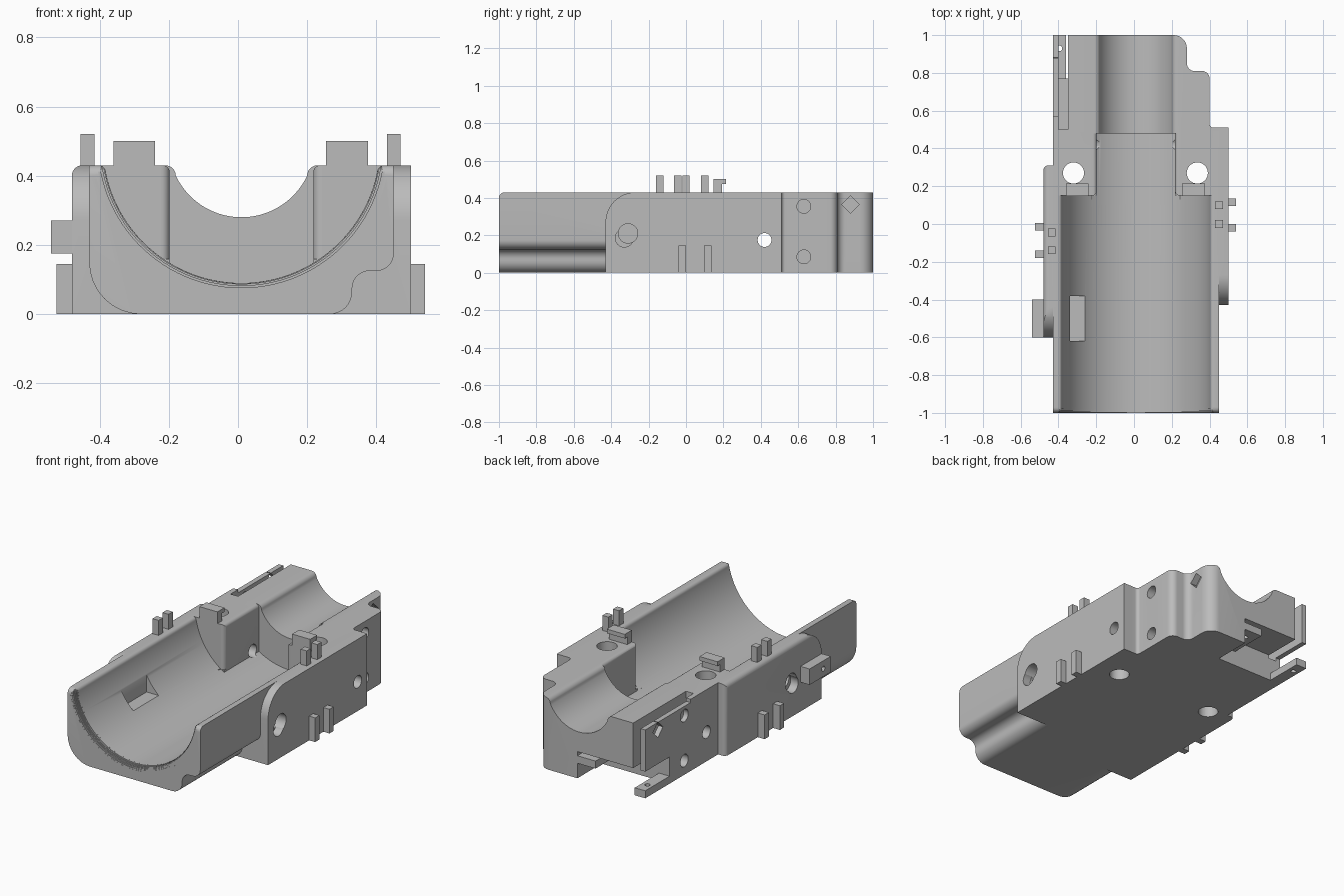
import bpy, bmesh, math
from mathutils import Vector

cube = bpy.data.objects.get("Cube")
if cube:
    bpy.data.objects.remove(cube)

grey = bpy.data.materials.new("light_grey")
grey.use_nodes = True
grey.diffuse_color = (0.5, 0.5, 0.5, 1)
grey.node_tree.nodes["Principled BSDF"].inputs["Base Color"].default_value = (0.5, 0.5, 0.5, 1)

TOP, CX, CZ = 0.43, 0.01, 0.49  # deck height and bore centre
PLACE = {"x": lambda u, v, d: (d, u, v), "y": lambda u, v, d: (u, d, v), "z": lambda u, v, d: (u, v, d)}


def prism(name, pts, axis, a, b):
    """Extrude a 2D profile along an axis from a to b."""
    bm = bmesh.new()
    face = bm.faces.new([bm.verts.new(PLACE[axis](p[0], p[1], a)) for p in pts])
    ext = bmesh.ops.extrude_face_region(bm, geom=[face])["geom"]
    shift = Vector(PLACE[axis](0, 0, b - a))
    bmesh.ops.translate(bm, vec=shift, verts=[g for g in ext if isinstance(g, bmesh.types.BMVert)])
    bmesh.ops.recalc_face_normals(bm, faces=bm.faces)
    mesh = bpy.data.meshes.new(name)
    bm.to_mesh(mesh)
    bm.free()
    mesh.materials.append(grey)
    ob = bpy.data.objects.new(name, mesh)
    bpy.context.collection.objects.link(ob)
    return ob


def box(name, x0, x1, y0, y1, z0, z1):
    return prism(name, [(x0, y0), (x1, y0), (x1, y1), (x0, y1)], "z", z0, z1)


def circle(u, v, r, n=32):
    return [(u + r * math.cos(math.tau * i / n), v + r * math.sin(math.tau * i / n)) for i in range(n)]


def rounded(corners, n=8):
    """Polygon from (u, v, radius) corners."""
    out = []
    for i, (u, v, r) in enumerate(corners):
        p = Vector((u, v, 0))
        if not r:
            out.append((u, v))
            continue
        a = (Vector((*corners[i - 1][:2], 0)) - p).normalized()
        b = (Vector((*corners[(i + 1) % len(corners)][:2], 0)) - p).normalized()
        half = a.angle(b) / 2
        c = p + (a + b).normalized() * r / math.sin(half)
        t = r / math.tan(half)
        va, vb = (p + a * t - c).normalized(), (p + b * t - c).normalized()
        out += [(c + va.slerp(vb, k / n) * r)[:2] for k in range(n + 1)]
    return out


def corner_cut(u, v, su, sv, r, e=0.02, n=8):
    """Profile that removes a square corner and leaves a round one."""
    arc = [(u - su * r + su * r * math.cos(t), v - sv * r + sv * r * math.sin(t))
           for t in (math.pi / 2 * k / n for k in range(n + 1))]
    return arc + [(u - su * r, v + sv * e), (u + su * e, v + sv * e), (u + su * e, v - sv * r)]


def bore(radius, lip, limit=9, n=48):
    """Open trough profile: arc floor, optional straight walls, rounded lips."""
    zl = TOP - lip
    hw = min(limit, math.sqrt(radius ** 2 - (CZ - zl) ** 2))
    ang = math.asin(hw / radius) if limit < 9 else math.atan2(hw, CZ - zl)
    floor = [(radius * math.sin(t), CZ - radius * math.cos(t))
             for t in (ang * (2 * k / n - 1) for k in range(n + 1))]
    rim = [(hw + lip - lip * math.cos(t), zl + lip * math.sin(t))
           for t in (math.pi / 2 * k / 6 for k in range(0 if limit < 9 else 1, 7))]
    rim.append((hw + lip, 0.6))
    pts = floor + rim + [(-u, v) for u, v in reversed(rim)]
    return [(u + CX, v) for u, v in pts]


def boolean(target, tool, op):
    bpy.context.view_layer.objects.active = target
    m = target.modifiers.new(op, "BOOLEAN")
    m.operation, m.object, m.solver = op, tool, "EXACT"
    bpy.ops.object.modifier_apply(modifier=m.name)
    bpy.data.objects.remove(tool)


# Main block with stepped rear outline
plan = [(-0.43, -0.43, 0), (0.45, -0.43, 0), (0.45, 0.51, 0), (0.40, 0.51, 0.02), (0.40, 0.81, 0.04),
        (0.28, 0.81, 0.04), (0.28, 1, 0.07), (-0.43, 1, 0)]
body = prism("main_body", rounded(plan), "z", 0, TOP)

# Narrower front trough and side shoulders with a rounded front top
front = [(-0.43, TOP, 0), (-0.43, 0, 0.15), (0.33, 0, 0.065), (0.33, 0.125, 0.05),
         (0.45, 0.125, 0.05), (0.45, TOP, 0)]
adds = [prism("front_trough", rounded(front), "y", -1, -0.3)]
for x0, x1, y0, y1 in ((-0.48, -0.25, -0.6, 0.31), (0.25, 0.5, -0.43, 0.51)):
    side = [(y0, 0, 0), (y1, 0, 0), (y1, TOP, 0), (y0, TOP, 0.16)]
    adds.append(prism("shoulder", rounded(side, 14), "x", x0, x1))
for tool in adds:
    boolean(body, tool, "UNION")

# Bores, slot and flared front lip
cuts = [prism("large_bore", bore(0.4, 0.02), "y", -1.1, 0.15),
        prism("slot", bore(0.4, 0.02, 0.2075), "y", 0.1, 0.48),
        prism("rear_bore", bore(0.21, 0.03), "y", 0.4, 1.1)]
for k in range(6):
    t = math.pi / 2 * (k + 0.5) / 6
    y = -1 + 0.035 * (1 - math.cos(t))
    cuts.append(prism("lip", bore(0.4 + 0.035 * (1 - math.sin(t)), 0.02), "y", -1.1, y))
# Rounded outer edges
cuts.append(prism("edge", corner_cut(-1, TOP, -1, 1, 0.03), "x", -0.6, 0.6))
cuts.append(prism("edge", corner_cut(-0.48, TOP, -1, 1, 0.03), "y", -0.62, 0.32))
cuts.append(prism("edge", corner_cut(-0.48, 0.31, -1, 1, 0.025), "z", -0.1, 0.6))
cuts.append(prism("edge", corner_cut(-0.1975, 0.15, 1, -1, 0.025), "z", 0.16, 0.6))
cuts.append(prism("edge", corner_cut(0.2175, 0.15, -1, -1, 0.025), "z", 0.16, 0.6))
# Vertical and cross holes
for x in (-0.32, 0.335):
    cuts.append(prism("bolt_hole", circle(x, 0.27, 0.056), "z", -0.1, 0.6))
cuts.append(prism("cross_hole", circle(0.42, 0.175, 0.037), "x", -0.7, 0.7))
for y, z, r, n, xl, xr in ((0.63, 0.355, 0.037, 32, -0.36, 0.34), (0.63, 0.085, 0.037, 32, -0.36, 0.34),
                           (0.88, 0.365, 0.047, 4, -0.38, 0.24), (-0.31, 0.21, 0.052, 32, -0.4, 0.41),
                           (-0.33, 0.185, 0.048, 32, -0.43, 0.45)):
    cuts.append(prism("blind_hole", circle(y, z, r, n), "x", -0.7, xl))
    cuts.append(prism("blind_hole", circle(y, z, r, n), "x", xr, 0.7))
# Window pocket in the bore, rear recess and side groove
cuts.append(box("pocket", -0.34, -0.2, -0.62, -0.38, 0.195, 0.4))
cuts.append(box("rear_recess", -0.6, 0.02, 0.77, 1.1, -0.1, 0.16))
cuts.append(box("side_groove", -0.40, -0.35, 0.5, 1.1, 0.14, 0.6))
cuts.append(box("plate_top", -0.6, -0.38, 0.57, 1.1, 0.41, 0.6))
for tool in cuts:
    boolean(body, tool, "DIFFERENCE")
bpy.ops.object.select_all(action="DESELECT")
body.select_set(True)
bpy.context.view_layer.objects.active = body
bpy.ops.object.shade_smooth_by_angle(angle=math.radians(30))

# Pegs on the deck and ribs on the sides
for side, px, rx, ys in (("right", -0.435, -0.5, (-0.14, -0.045)), ("left", 0.45, 0.515, (0, 0.1))):
    for y in ys:
        box(side + "_peg", px - 0.02, px + 0.02, y - 0.02, y + 0.02, 0.41, 0.52)
    for y in ((-0.16, -0.015) if side == "right" else (-0.02, 0.115)):
        box(side + "_rib", rx - 0.025, rx + 0.025, y - 0.02, y + 0.02, 0, 0.145)

# Hooked clips over the posts
hook = [(0.148, 0.42), (0.192, 0.42), (0.192, 0.475), (0.215, 0.475), (0.215, 0.5), (0.148, 0.5)]
for name, x in (("right_clip", -0.3), ("left_clip", 0.315)):
    prism(name, hook, "x", x - 0.06, x + 0.06)

# Side bracket and rear tabs, each with a small hole
bracket = box("side_bracket", -0.54, -0.46, -0.6, -0.4, 0.175, 0.27)
boolean(bracket, prism("hole", circle(-0.53, 0.222, 0.015, 16), "x", -0.6, -0.49), "DIFFERENCE")
for name, x0, x1, z0 in (("rear_corner_tab", -0.43, -0.36, 0), ("rear_inner_tab", -0.1, 0.02, 0.09)):
    tab = box(name, x0, x1, 0.75, 1, z0, z0 + 0.045)
    boolean(tab, prism("hole", circle((x0 + x1) / 2, 0.93, 0.015, 16), "z", -0.1, 0.3), "DIFFERENCE")
